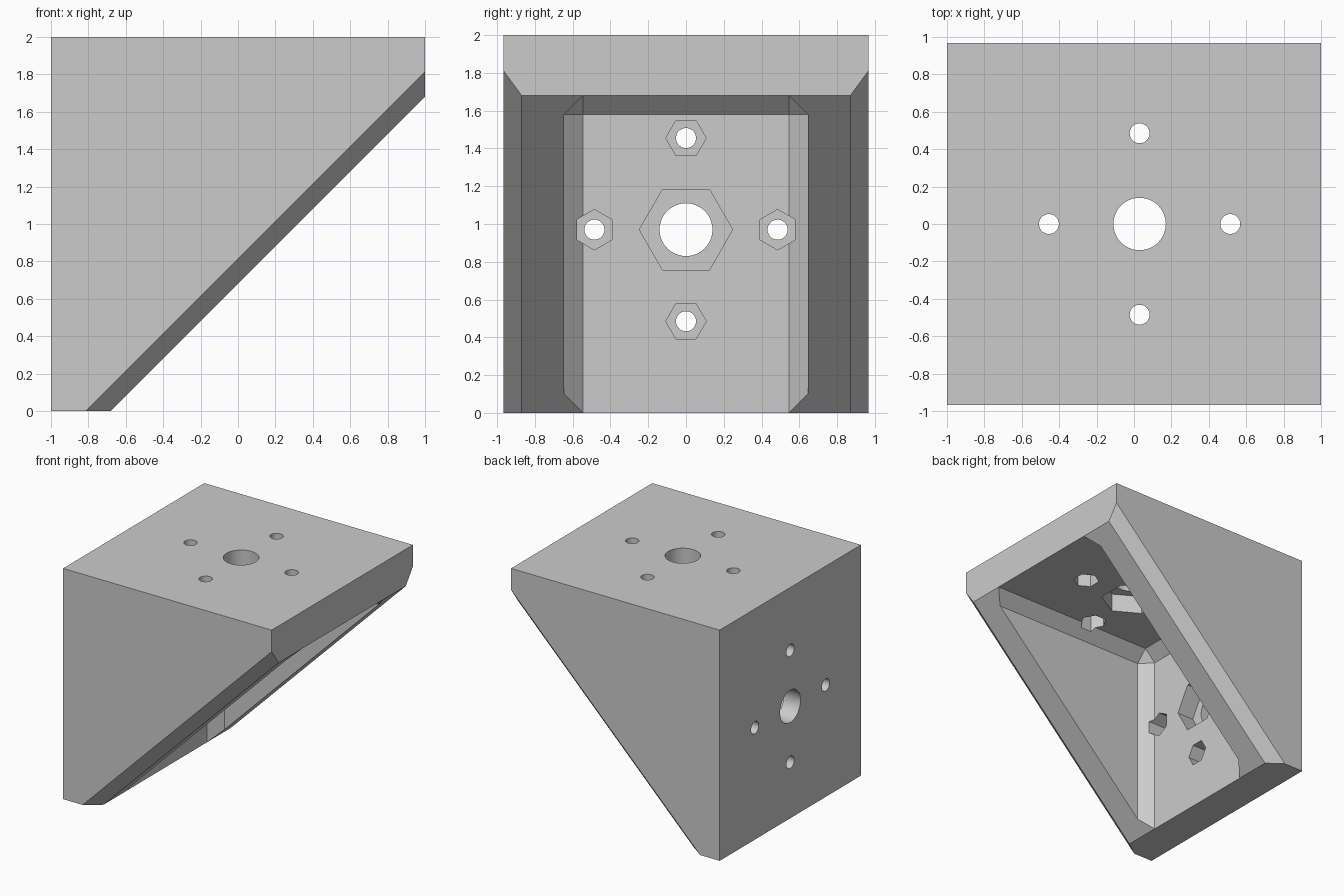
import bpy, bmesh
from math import radians, pi
from mathutils import Matrix, Vector

cube = bpy.data.objects.get("Cube")
if cube:
    bpy.data.objects.remove(cube, do_unlink=True)

HALF_Y = 0.967     # half width of the bracket
PLATE = 0.32       # plate thickness
WALL = 0.645       # inner face of the side walls
SPACING = 0.485    # bolt circle radius

grey = bpy.data.materials.new("grey")
grey.use_nodes = True
colour = (0.6, 0.6, 0.6, 1)
grey.diffuse_color = colour
grey.node_tree.nodes["Principled BSDF"].inputs["Base Color"].default_value = colour


def make_object(name, bm):
    bmesh.ops.recalc_face_normals(bm, faces=bm.faces)
    mesh = bpy.data.meshes.new(name)
    bm.to_mesh(mesh)
    bm.free()
    mesh.materials.append(grey)
    obj = bpy.data.objects.new(name, mesh)
    bpy.context.scene.collection.objects.link(obj)
    return obj


def add_box(bm, low, high):
    low, high = Vector(low), Vector(high)
    matrix = Matrix.Translation((low + high) / 2) @ Matrix.Diagonal((*(high - low), 1))
    bmesh.ops.create_cube(bm, size=1, matrix=matrix)


def slice_off(bm, point, normal):
    """Remove everything on the normal's side and close the cut."""
    geom = bm.verts[:] + bm.edges[:] + bm.faces[:]
    cut = bmesh.ops.bisect_plane(bm, geom=geom, plane_co=point, plane_no=normal,
                                 clear_outer=True)
    edges = [e for e in cut["geom_cut"] if isinstance(e, bmesh.types.BMEdge)]
    bmesh.ops.contextual_create(bm, geom=edges)


def prism(name, sides, radius, start, end, matrix):
    """Cutter along the local z axis from start to end."""
    bm = bmesh.new()
    bmesh.ops.create_cone(bm, cap_ends=True, segments=sides, radius1=radius, radius2=radius,
                          depth=end - start,
                          matrix=matrix @ Matrix.Translation((0, 0, (start + end) / 2)))
    return make_object(name, bm)


def subtract(target, cutter):
    mod = target.modifiers.new("cut", 'BOOLEAN')
    mod.operation = 'DIFFERENCE'
    mod.solver = 'EXACT'
    mod.object = cutter
    bpy.context.view_layer.objects.active = target
    bpy.ops.object.modifier_apply(modifier=mod.name)
    bpy.data.objects.remove(cutter, do_unlink=True)


# Outer block with the diagonal face and its two chamfered edges
bm = bmesh.new()
add_box(bm, (-1, -HALF_Y, 0), (1, HALF_Y, 2))
slice_off(bm, (PLATE - 1, 0, 0), (1, 0, -1))
for side in (-1, 1):
    slice_off(bm, (-0.813, side * HALF_Y, 0), (1, side * 1.37, -1))
bracket = make_object("corner_bracket", bm)

# Inner cavity with chamfered corners
bm = bmesh.new()
inner = PLATE - 0.0005
add_box(bm, (inner - 1, -WALL, -2), (4, WALL, 2 - inner))
bmesh.ops.bevel(bm, geom=bm.edges[:], offset=0.1, segments=1, affect='EDGES')
subtract(bracket, make_object("cavity_cutter", bm))

# Through holes and hexagonal nut pockets in the back and top plates
for origin, turn in (((-1, 0, 0.97), pi / 2), ((0.03, 0, 2), pi)):
    plate = Matrix.Translation(origin) @ Matrix.Rotation(turn, 4, 'Y')
    spots = [(plate, 0.14, 0.247)]
    for i in range(4):
        spoke = plate @ Matrix.Rotation(i * pi / 2, 4, 'Z')
        spots.append((spoke @ Matrix.Translation((SPACING, 0, 0)), 0.053, 0.107))
    for matrix, hole, nut in spots:
        subtract(bracket, prism("nut_cutter", 6, nut, PLATE / 2, PLATE + 0.13, matrix))
        subtract(bracket, prism("hole_cutter", 48, hole, -0.1, PLATE, matrix))

# Smooth hole walls, crisp edges elsewhere
bpy.ops.object.select_all(action='DESELECT')
bracket.select_set(True)
bpy.context.view_layer.objects.active = bracket
bpy.ops.object.shade_smooth_by_angle(angle=radians(20))
